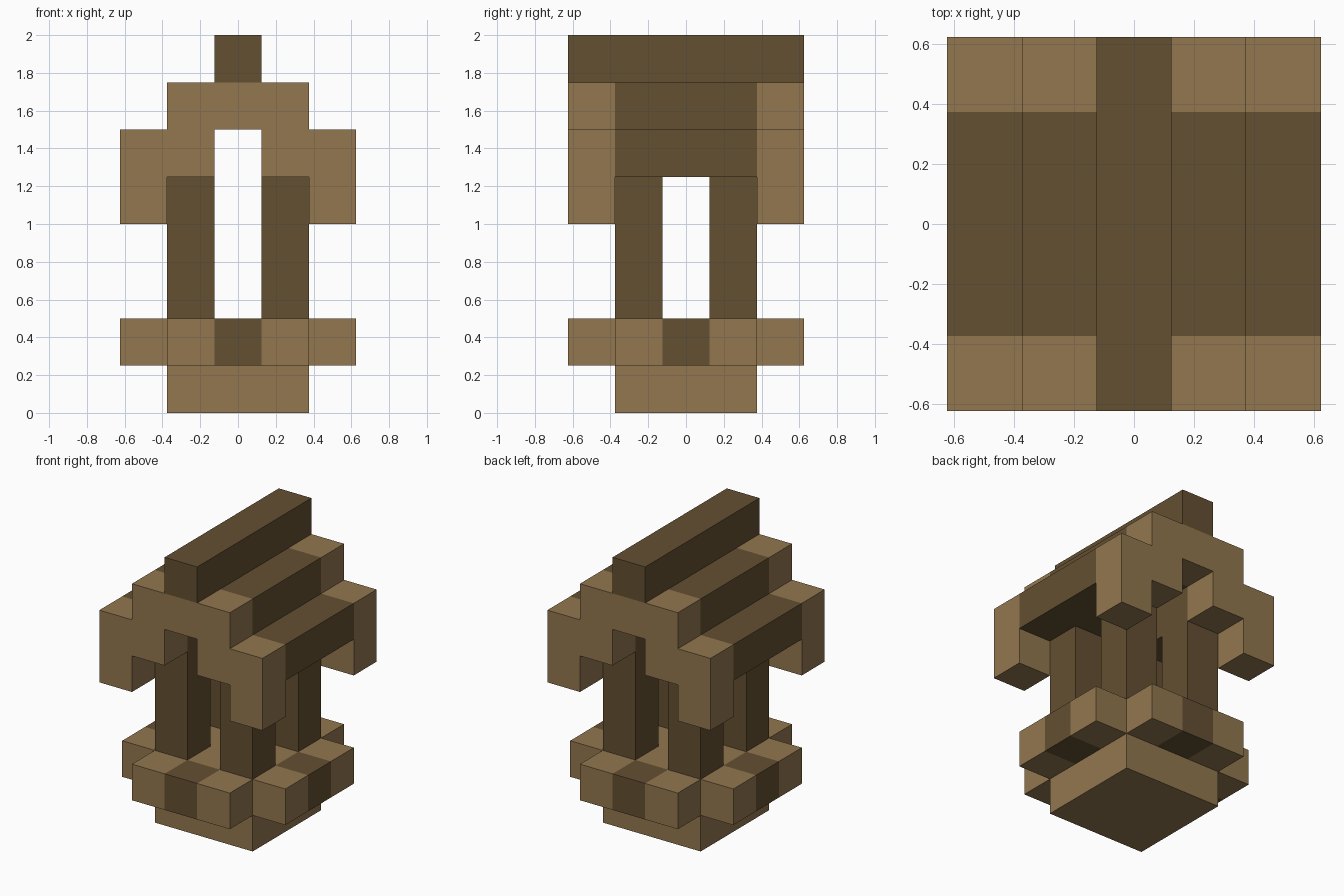
import bpy, bmesh
from mathutils import Vector

cube = bpy.data.objects.get("Cube")
if cube:
    bpy.data.objects.remove(cube, do_unlink=True)

U = 0.25  # one block


def material(name, rgb):
    m = bpy.data.materials.new(name)
    m.use_nodes = True
    m.diffuse_color = (*rgb, 1)
    m.node_tree.nodes["Principled BSDF"].inputs["Base Color"].default_value = (*rgb, 1)
    return m


light = material("light wood", (0.287, 0.184, 0.078))
dark = material("dark wood", (0.127, 0.080, 0.032))


def finish(name, bm, mat):
    bmesh.ops.recalc_face_normals(bm, faces=bm.faces)
    mesh = bpy.data.meshes.new(name)
    bm.to_mesh(mesh)
    bm.free()
    mesh.materials.append(mat)
    obj = bpy.data.objects.new(name, mesh)
    bpy.context.collection.objects.link(obj)


def box(name, center, size, mat):
    """Box with centre and size measured in blocks."""
    bm = bmesh.new()
    bmesh.ops.create_cube(bm, size=1)
    for v in bm.verts:
        v.co = Vector([(c + p * s) * U for c, p, s in zip(center, v.co, size)])
    finish(name, bm, mat)


def gable(name, half, y0, y1, mat):
    """Mirror a half profile (x, z in blocks) and extrude it along y."""
    profile = half + [(-x, z) for x, z in reversed(half)]
    bm = bmesh.new()
    face = bm.faces.new([bm.verts.new((x * U, y0 * U, z * U)) for x, z in profile])
    ext = bmesh.ops.extrude_face_region(bm, geom=[face])["geom"]
    verts = [g for g in ext if isinstance(g, bmesh.types.BMVert)]
    bmesh.ops.translate(bm, vec=(0, (y1 - y0) * U, 0), verts=verts)
    finish(name, bm, mat)


# Stepped base
box("plinth", (0, 0, 0.5), (3, 3, 1), light)
box("base_floor", (0, 0, 1.5), (3, 3, 1), light)

# Rim around the floor: a dark block between two light ones on each side
for side, (dx, dy) in {"front": (0, -1), "back": (0, 1),
                       "left": (1, 0), "right": (-1, 0)}.items():
    for i, part in ((-1, "end_a"), (0, "middle"), (1, "end_b")):
        box(f"{side}_rim_{part}", (2 * dx + i * dy, 2 * dy + i * dx, 1.5),
            (1, 1, 1), light if i else dark)

# Four posts
for x, xn in ((1, "left"), (-1, "right")):
    for y, yn in ((-1, "front"), (1, "back")):
        box(f"{yn}_{xn}_post", (x, y, 3.5), (1, 1, 3), dark)

# Stepped roof with a light gable at each end
steps = [(2.5, 6), (1.5, 6), (1.5, 7)]
roof = [(0.5, 6), (0.5, 5), (2.5, 5)] + steps
frame = [(0.5, 6), (0.5, 5), (1.5, 5), (1.5, 4), (2.5, 4)] + steps
gable("roof", roof, -1.5, 1.5, dark)
gable("front_gable", frame, -2.5, -1.5, light)
gable("back_gable", frame, 1.5, 2.5, light)

# Ridge beam
box("ridge_beam", (0, 0, 7.5), (1, 5, 1), dark)
